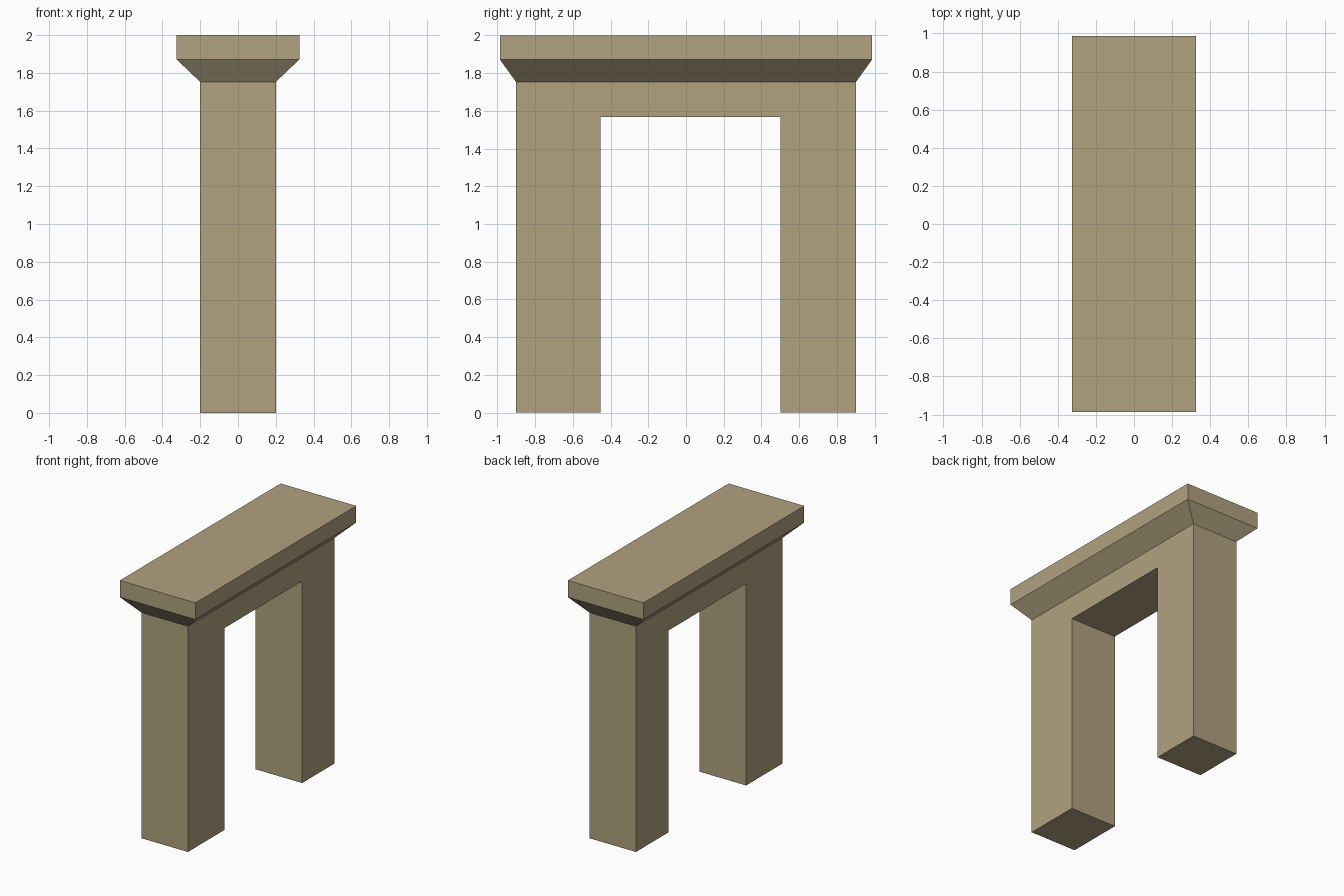
import bpy, bmesh
from mathutils import Vector

if "Cube" in bpy.data.objects:
    bpy.data.objects.remove(bpy.data.objects["Cube"])

stone = bpy.data.materials.new("tan_stone")
stone.diffuse_color = (0.434, 0.361, 0.216, 1)
stone.use_nodes = True
stone.node_tree.nodes["Principled BSDF"].inputs["Base Color"].default_value = stone.diffuse_color

bm = bmesh.new()

# Two legs and lintel: gate outline (y, z) extruded across x
outline = [(-0.90, 0), (-0.452, 0), (-0.452, 1.567), (0.501, 1.567),
           (0.501, 0), (0.90, 0), (0.90, 1.752), (-0.90, 1.752)]
side = bm.faces.new([bm.verts.new((-0.2, y, z)) for y, z in outline])
ext = bmesh.ops.extrude_face_region(bm, geom=[side])
bmesh.ops.translate(bm, vec=(0.4, 0, 0),
                    verts=[g for g in ext["geom"] if isinstance(g, bmesh.types.BMVert)])

# Flared moulding, then the vertical slab edge, grown from the top face
top = max(bm.faces, key=lambda f: f.calc_center_median().z)
for half_x, half_y, z in [(0.325, 0.986, 1.871), (0.325, 0.986, 2.0)]:
    ext = bmesh.ops.extrude_face_region(bm, geom=[top])
    bmesh.ops.delete(bm, geom=[top], context="FACES_ONLY")
    top = next(g for g in ext["geom"] if isinstance(g, bmesh.types.BMFace))
    for v in top.verts:
        v.co = Vector((half_x if v.co.x > 0 else -half_x,
                       half_y if v.co.y > 0 else -half_y, z))

bmesh.ops.recalc_face_normals(bm, faces=bm.faces)
mesh = bpy.data.meshes.new("stone_gateway")
bm.to_mesh(mesh)
bm.free()
mesh.materials.append(stone)
gateway = bpy.data.objects.new("stone_gateway", mesh)
bpy.context.collection.objects.link(gateway)
